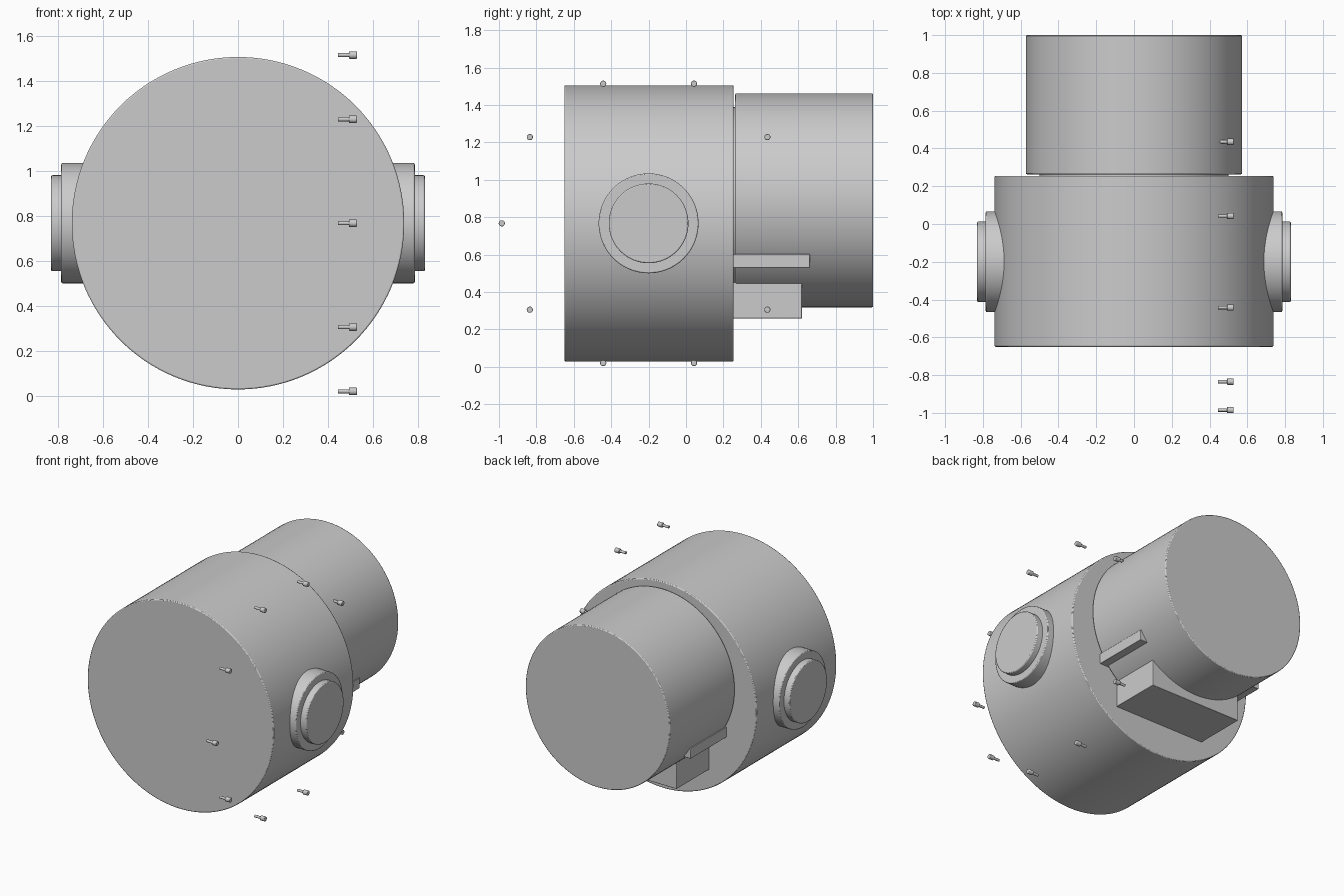
import bpy, math
from mathutils import Vector

if "Cube" in bpy.data.objects:
    bpy.data.objects.remove(bpy.data.objects["Cube"])

ZC = 0.767   # height of the main axis


def finish(obj, name, bevel):
    obj.name = name
    if bevel:
        mod = obj.modifiers.new("edge_round", 'BEVEL')
        mod.width = bevel
        mod.segments = 2
        mod.limit_method = 'ANGLE'
        mod.angle_limit = math.radians(40)
    bpy.ops.object.shade_smooth_by_angle(angle=math.radians(35))
    return obj


def cylinder(name, start, end, radius, sides=96, bevel=0.006):
    """Capped cylinder running between two points."""
    a, b = Vector(start), Vector(end)
    rot = (b - a).to_track_quat('Z', 'Y').to_euler()
    bpy.ops.mesh.primitive_cylinder_add(vertices=sides, radius=radius, depth=(b - a).length,
                                        location=(a + b) / 2, rotation=rot)
    return finish(bpy.context.object, name, bevel)


def box(name, lo, hi, bevel=0.003):
    lo, hi = Vector(lo), Vector(hi)
    bpy.ops.mesh.primitive_cube_add(size=1, location=(lo + hi) / 2)
    obj = bpy.context.object
    obj.scale = hi - lo
    bpy.ops.object.transform_apply(location=False, rotation=False, scale=True)
    return finish(obj, name, bevel)


# Main drum, short neck and offset rear drum
cylinder("main_drum", (0, -0.65, ZC), (0, 0.255, ZC), 0.738, 128)
cylinder("neck", (0, 0.24, 0.89), (0, 0.28, 0.89), 0.5, bevel=0)
cylinder("rear_drum", (0, 0.263, 0.89), (0, 1.0, 0.89), 0.572, 128)

# Stepped round hubs on both sides
for side, s in (("right", 1), ("left", -1)):
    cylinder(f"hub_flange_{side}", (s * 0.66, -0.2, ZC), (s * 0.785, -0.2, ZC), 0.267)
    cylinder(f"hub_cap_{side}", (s * 0.77, -0.2, ZC), (s * 0.83, -0.2, ZC), 0.213)

# Support block and cross bar beneath the rear drum
box("support_block", (-0.36, 0.25, 0.258), (0.36, 0.62, 0.452))
box("cross_bar", (-0.5, 0.25, 0.528), (0.5, 0.662, 0.602))

# Ring of ten small bolts around the hub axis
for i in range(10):
    a = math.radians(36 * i)
    y, z = -0.2 + 0.785 * math.cos(a), ZC + 0.785 * math.sin(a)
    cylinder(f"bolt_shank_{i}", (0.444, y, z), (0.495, y, z), 0.009, 16, 0)
    cylinder(f"bolt_head_{i}", (0.492, y, z), (0.528, y, z), 0.0165, 24, 0.003)
